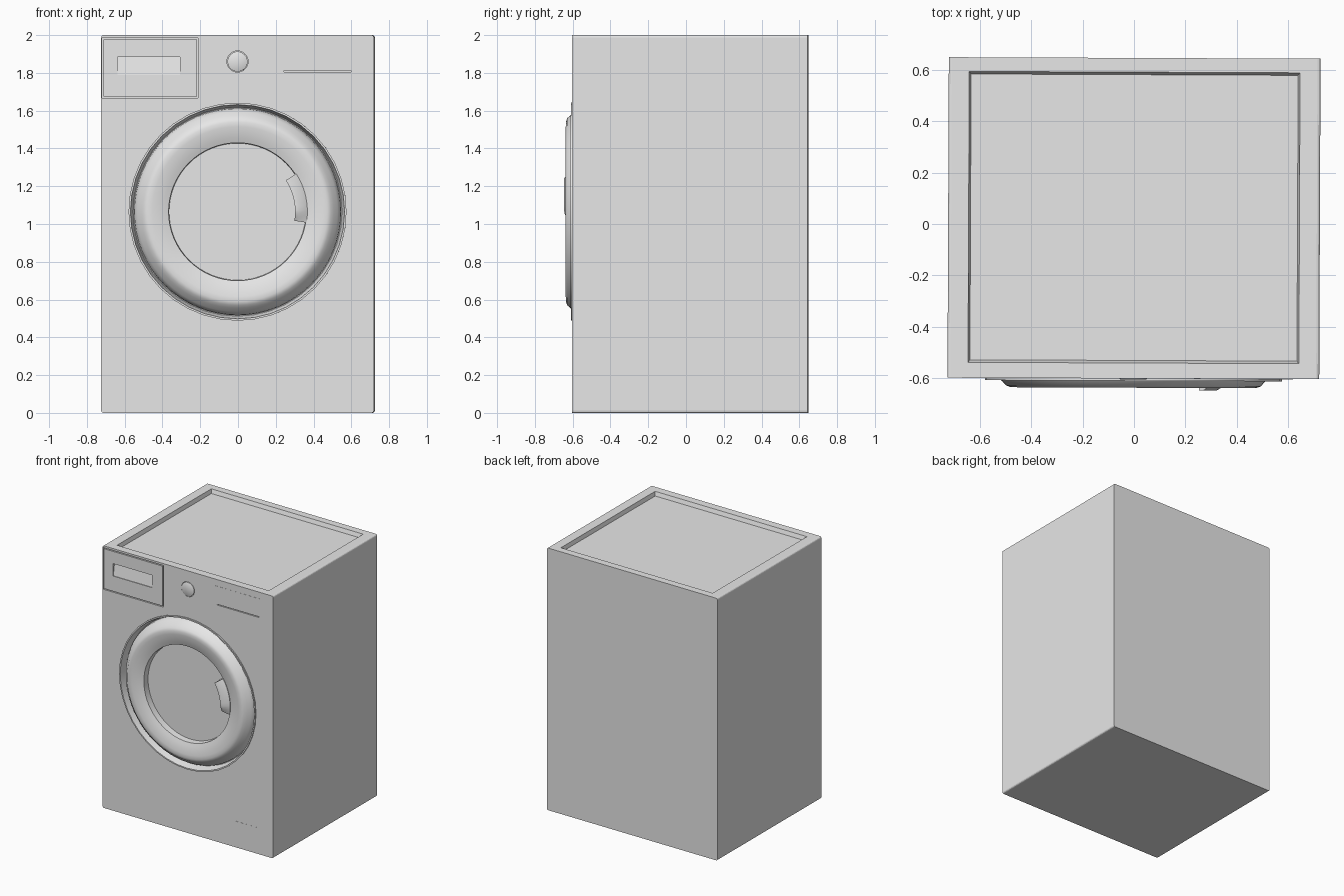
import bpy, bmesh, math
from mathutils import Matrix, Vector

if "Cube" in bpy.data.objects:
    bpy.data.objects.remove(bpy.data.objects["Cube"], do_unlink=True)

GREY = (0.8, 0.8, 0.8, 1)
mat = bpy.data.materials.new("light grey enamel")
mat.use_nodes = True
mat.diffuse_color = GREY
mat.node_tree.nodes["Principled BSDF"].inputs["Base Color"].default_value = GREY

FRONT, BACK, HALF = -0.6, 0.645, 0.722
DOOR = Vector((0, 0, 1.065))
TWIST = Matrix.Rotation(math.radians(-0.24), 4, "Z")


def finish(bm, name, smooth=False):
    bmesh.ops.recalc_face_normals(bm, faces=bm.faces)
    mesh = bpy.data.meshes.new(name)
    bm.to_mesh(mesh)
    bm.free()
    mesh.materials.append(mat)
    ob = bpy.data.objects.new(name, mesh)
    ob.matrix_world = TWIST
    bpy.context.collection.objects.link(ob)
    if smooth:
        bpy.ops.object.select_all(action="DESELECT")
        ob.select_set(True)
        bpy.context.view_layer.objects.active = ob
        bpy.ops.object.shade_smooth_by_angle(angle=math.radians(35))
    return ob


def add_box(bm, x, y, z):
    """Box between pairs of limits."""
    verts = bmesh.ops.create_cube(bm, size=1)["verts"]
    for v in verts:
        v.co = Vector([(a + b) / 2 + c * (b - a) for (a, b), c in zip((x, y, z), v.co)])
    return verts


def box(name, x, y, z):
    bm = bmesh.new()
    add_box(bm, x, y, z)
    return finish(bm, name)


def lathe(name, profile, steps, centre=DOOR):
    """Spin (radius, y) points round an axis running front to back."""
    bm = bmesh.new()
    verts = [bm.verts.new(centre + Vector((r, y, 0))) for r, y in profile]
    edges = [bm.edges.new(pair) for pair in zip(verts, verts[1:])]
    bmesh.ops.spin(bm, geom=verts + edges, cent=centre, axis=(0, 1, 0),
                   angle=math.tau, steps=steps)
    bmesh.ops.remove_doubles(bm, verts=bm.verts, dist=1e-4)
    return finish(bm, name, smooth=True)


def cut(target, cutter):
    mod = target.modifiers.new("cut", "BOOLEAN")
    mod.operation, mod.solver, mod.object = "DIFFERENCE", "EXACT", cutter
    bpy.context.view_layer.update()
    bpy.context.view_layer.objects.active = target
    bpy.ops.object.modifier_apply(modifier=mod.name)
    bpy.data.objects.remove(cutter, do_unlink=True)


# Cabinet: box with softened edges running front to back
bm = bmesh.new()
add_box(bm, (-HALF, HALF), (FRONT, BACK), (0, 2))
long_edges = [e for e in bm.edges if abs(e.verts[0].co.y - e.verts[1].co.y) > 1]
bmesh.ops.bevel(bm, geom=long_edges, offset=0.012, segments=3, profile=0.5, affect="EDGES")
cabinet = finish(bm, "cabinet")

# Sunken top with sloping walls
bm = bmesh.new()
for v in add_box(bm, (-0.65, 0.65), (-0.55, 0.6), (1.97, 2.03)):
    if v.co.z < 2:
        v.co.x *= 0.977
        v.co.y += 0.02 if v.co.y < 0 else -0.02
cut(cabinet, finish(bm, "top_cutter"))

# Door opening
cut(cabinet, lathe("door_cutter", [(0, -0.7), (0.572, -0.7), (0.572, -0.53), (0, -0.53)], 48))

# Drawer seam: frame shaped groove, then a finger pocket
L, R, B, T, W = -0.717, -0.208, 1.667, 1.985, 0.007
for i, (x, z) in enumerate([((L, R), (T - W, T)), ((L, R), (B, B + W)),
                            ((L, L + W), (B, T)), ((R - W, R), (B, T))]):
    cut(cabinet, box("seam_cutter", x, (-0.65, -0.585), z))
bm = bmesh.new()
for v in add_box(bm, (-0.635, -0.305), (-0.65, -0.58), (1.79, 1.885)):
    if v.co.y > -0.6 and v.co.z < 1.8:
        v.co.y = -0.595
cut(cabinet, finish(bm, "pocket_cutter"))

# Narrow slot under the display
cut(cabinet, box("slot_cutter", (0.245, 0.6), (-0.65, -0.592), (1.806, 1.812)))

# Door: thin outer trim, bulging ring, recessed window
lathe("door_trim", [(0.565, -0.59), (0.577, -0.6), (0.577, -0.609), (0.567, -0.609),
                    (0.553, -0.545), (0.53, -0.54)], 40)
lathe("door_ring", [(0.55, -0.535), (0.545, -0.57), (0.53, -0.595), (0.51, -0.612),
                    (0.495, -0.629), (0.475, -0.636), (0.45, -0.634), (0.42, -0.629),
                    (0.39, -0.621), (0.365, -0.612), (0.362, -0.56)], 64)
lathe("door_window", [(0.364, -0.55), (0.364, -0.565), (0, -0.565)], 64)

# Door grip: curved wedge on the inner edge of the ring
bm = bmesh.new()
rows = []
STEPS = 12
for i in range(STEPS + 1):
    t = i / STEPS
    a = math.radians(-9 + 42 * t)
    lift = 0.645 - 0.025 * max(0, 1 - t * 5)
    section = [(0.305, -0.56), (0.305, -lift), (0.325, -lift), (0.37, -0.618), (0.37, -0.56)]
    rows.append([bm.verts.new(DOOR + Vector((r * math.cos(a), y, r * math.sin(a))))
                 for r, y in section])
for p, q in zip(rows, rows[1:]):
    for j in range(len(p)):
        k = (j + 1) % len(p)
        bm.faces.new((p[j], p[k], q[k], q[j]))
bm.faces.new(rows[0])
bm.faces.new(rows[-1])
finish(bm, "door_grip", smooth=True)

# Program knob: seam ring round a low disc
KNOB = Vector((0, 0, 1.86))
cut(cabinet, lathe("knob_cutter", [(0, -0.65), (0.056, -0.65), (0.056, -0.59), (0, -0.59)], 32, KNOB))
lathe("program_knob", [(0.053, -0.59), (0.053, -0.602), (0.05, -0.604), (0, -0.604)], 32, KNOB)

# Display and filter flap as very thin plates
box("display_panel", (0.235, 0.61), (-0.601, -0.599), (1.82, 1.95))
box("filter_flap", (0.4, 0.62), (-0.601, -0.599), (0.04, 0.2))
